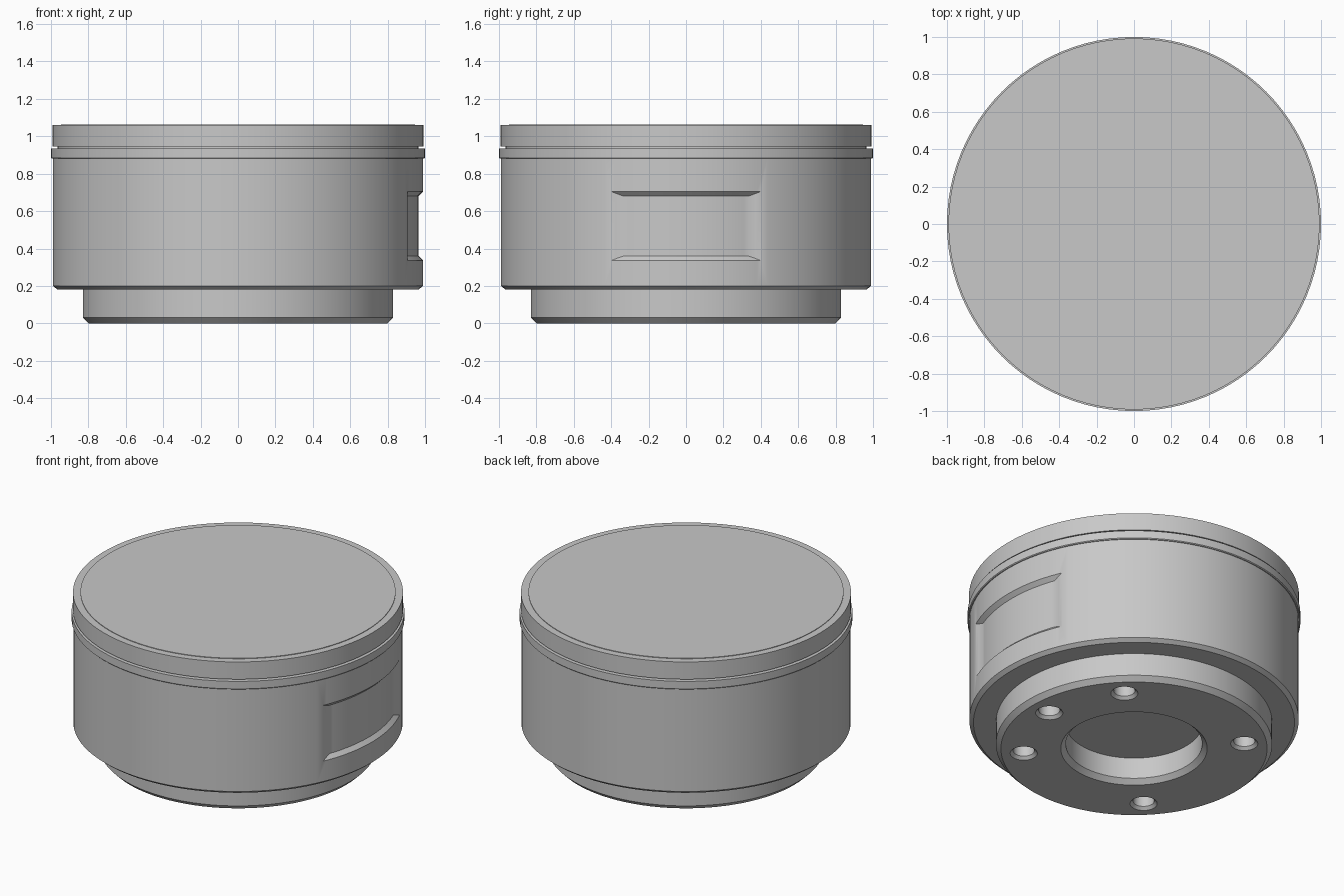
import bpy
import bmesh
from math import cos, sin, pi, radians

default = bpy.data.objects.get("Cube")
if default:
    bpy.data.objects.remove(default, do_unlink=True)

grey = bpy.data.materials.new("plain_grey")
grey.use_nodes = True
colour = (0.58, 0.58, 0.58, 1)
grey.diffuse_color = colour
grey.node_tree.nodes["Principled BSDF"].inputs["Base Color"].default_value = colour


def revolve(bm, profile, sides, centre=(0, 0), ring=False):
    """Turn (radius, z) points into a solid; a ring closes its own profile."""
    loops = []
    for r, z in profile:
        loops.append([bm.verts.new((centre[0] + r * cos(2 * pi * i / sides),
                                    centre[1] + r * sin(2 * pi * i / sides), z))
                      for i in range(sides)])
    pairs = list(zip(loops, loops[1:]))
    if ring:
        pairs.append((loops[-1], loops[0]))
    else:
        bm.faces.new(loops[0])
        bm.faces.new(loops[-1])
    for a, b in pairs:
        for i in range(sides):
            j = (i + 1) % sides
            bm.faces.new((a[i], a[j], b[j], b[i]))


def finish(name, bm):
    bmesh.ops.recalc_face_normals(bm, faces=bm.faces)
    mesh = bpy.data.meshes.new(name)
    bm.to_mesh(mesh)
    bm.free()
    mesh.materials.append(grey)
    obj = bpy.data.objects.new(name, mesh)
    bpy.context.collection.objects.link(obj)
    return obj


def turned(name, profile, sides=96):
    bm = bmesh.new()
    revolve(bm, profile, sides)
    return finish(name, bm)


def activate(obj):
    bpy.ops.object.select_all(action="DESELECT")
    obj.select_set(True)
    bpy.context.view_layer.objects.active = obj


def cut(obj, cutter):
    cutter.hide_render = True
    mod = obj.modifiers.new("cut", "BOOLEAN")
    mod.operation = "DIFFERENCE"
    mod.solver = "EXACT"
    mod.object = cutter
    activate(obj)
    bpy.ops.object.modifier_apply(modifier=mod.name)
    bpy.data.objects.remove(cutter, do_unlink=True)


# Stepped base with a chamfered blind bore
base = turned("base_plinth", [(0.41, 0.17), (0.41, 0.03), (0.44, 0), (0.80, 0),
                              (0.83, 0.03), (0.83, 0.19)])

# Main housing, its collar and the lid
body = turned("main_housing", [(0.965, 0.18), (0.99, 0.2), (0.99, 0.89)])
collar = turned("collar_band", [(0.995, 0.88), (1, 0.885), (1, 0.935), (0.965, 0.935),
                                (0.965, 0.95)])
lid = turned("lid", [(0.992, 0.945), (0.992, 1.06), (0.947, 1.06), (0.947, 1.064)])

# Countersunk mounting holes: four corners and one beside the recess
bm = bmesh.new()
for angle in (0, 45, 135, 225, 315):
    a = radians(angle)
    revolve(bm, [(0.092, -0.01), (0.064, 0.018), (0.064, 0.16)], 32,
            (0.665 * cos(a), 0.665 * sin(a)))
cut(base, finish("hole_cutter", bm))

# Shallow recess with sloped lips on the left side, ended by a flat plane
bm = bmesh.new()
revolve(bm, [(0.965, 0.36), (0.965, 0.68), (0.99, 0.705), (1.1, 0.705),
             (1.1, 0.335), (0.99, 0.335)], 96, ring=True)
bmesh.ops.bisect_plane(bm, geom=bm.verts[:] + bm.edges[:] + bm.faces[:],
                       plane_co=(0.905, 0, 0), plane_no=(1, 0, 0), clear_inner=True)
bmesh.ops.holes_fill(bm, edges=[e for e in bm.edges if e.is_boundary], sides=0)
cut(body, finish("recess_cutter", bm))

# Smooth the round walls, keep the rims crisp
for part in (base, body, collar, lid):
    activate(part)
    bpy.ops.object.shade_smooth_by_angle(angle=radians(30))
